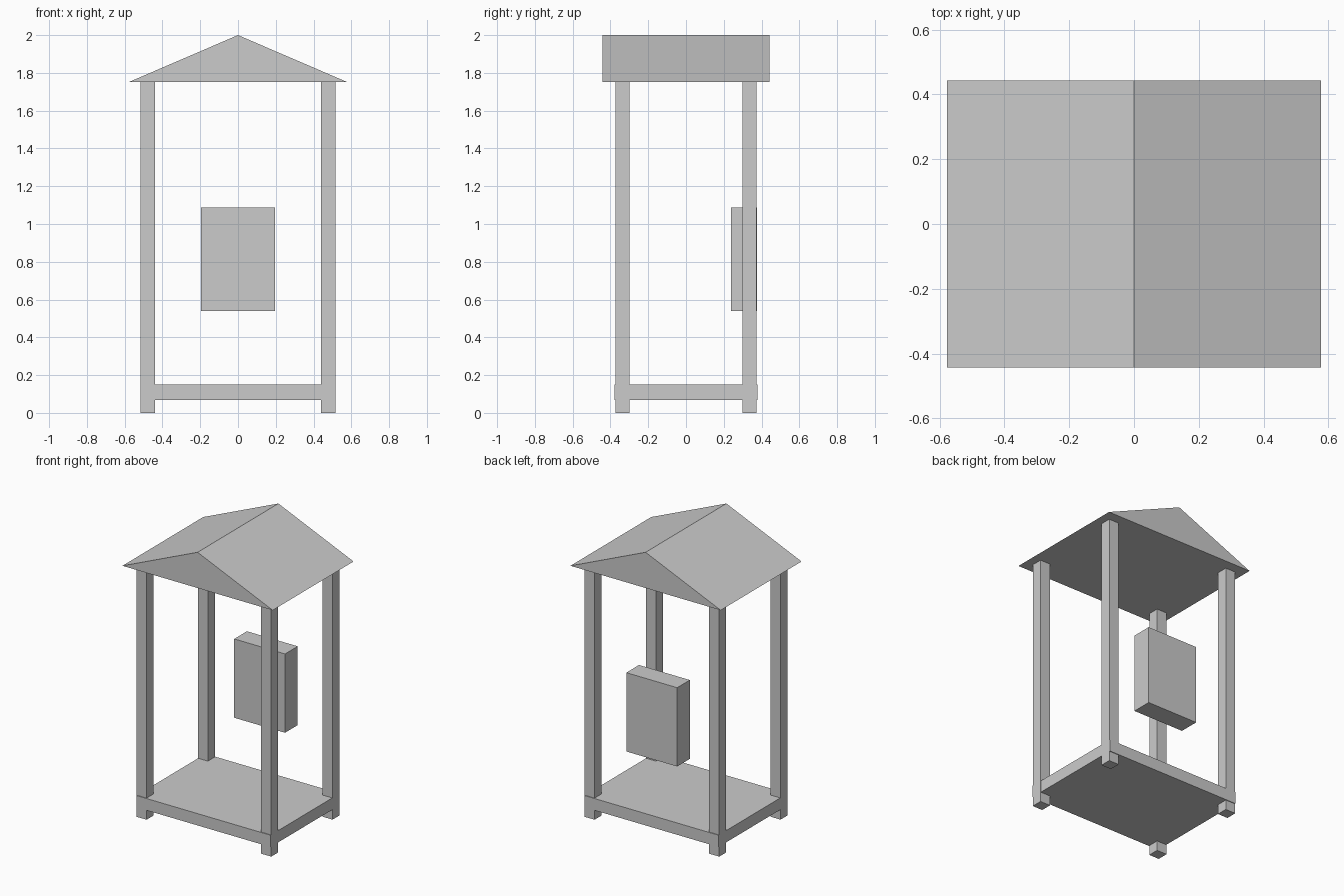
import bpy, bmesh

if "Cube" in bpy.data.objects:
    bpy.data.objects.remove(bpy.data.objects["Cube"])


def add_object(name, bm):
    bmesh.ops.recalc_face_normals(bm, faces=bm.faces)
    mesh = bpy.data.meshes.new(name)
    bm.to_mesh(mesh)
    bm.free()
    obj = bpy.data.objects.new(name, mesh)
    bpy.context.collection.objects.link(obj)
    return obj


def box(name, lo, hi):
    bm = bmesh.new()
    bmesh.ops.create_cube(bm, size=1)
    for v in bm.verts:
        v.co = [(a + b) / 2 + c * (b - a) for a, b, c in zip(lo, hi, v.co)]
    return add_object(name, bm)


# four corner posts, mirrored from one
posts = box("corner_posts", (0.44, 0.298, 0), (0.517, 0.374, 1.752))
mirror = posts.modifiers.new("mirror", 'MIRROR')
mirror.use_axis = (True, True, False)

# floor slab, slightly proud of the posts at front and back
box("floor", (-0.515, -0.379, 0.068), (0.515, 0.379, 0.15))

# meter cabinet at the back
box("cabinet", (-0.195, 0.237, 0.54), (0.195, 0.376, 1.087))

# gable roof: triangle profile extruded front to back
bm = bmesh.new()
profile = [(-0.577, 1.752), (0.577, 1.752), (0, 2.0)]
face = bm.faces.new([bm.verts.new((x, -0.443, z)) for x, z in profile])
result = bmesh.ops.extrude_face_region(bm, geom=[face])
new_verts = [g for g in result["geom"] if isinstance(g, bmesh.types.BMVert)]
bmesh.ops.translate(bm, verts=new_verts, vec=(0, 0.886, 0))
# keep the solid closed at the front
if not face.is_valid or len(bm.faces) < 5:
    bmesh.ops.holes_fill(bm, edges=bm.edges, sides=3)
add_object("roof", bm)
